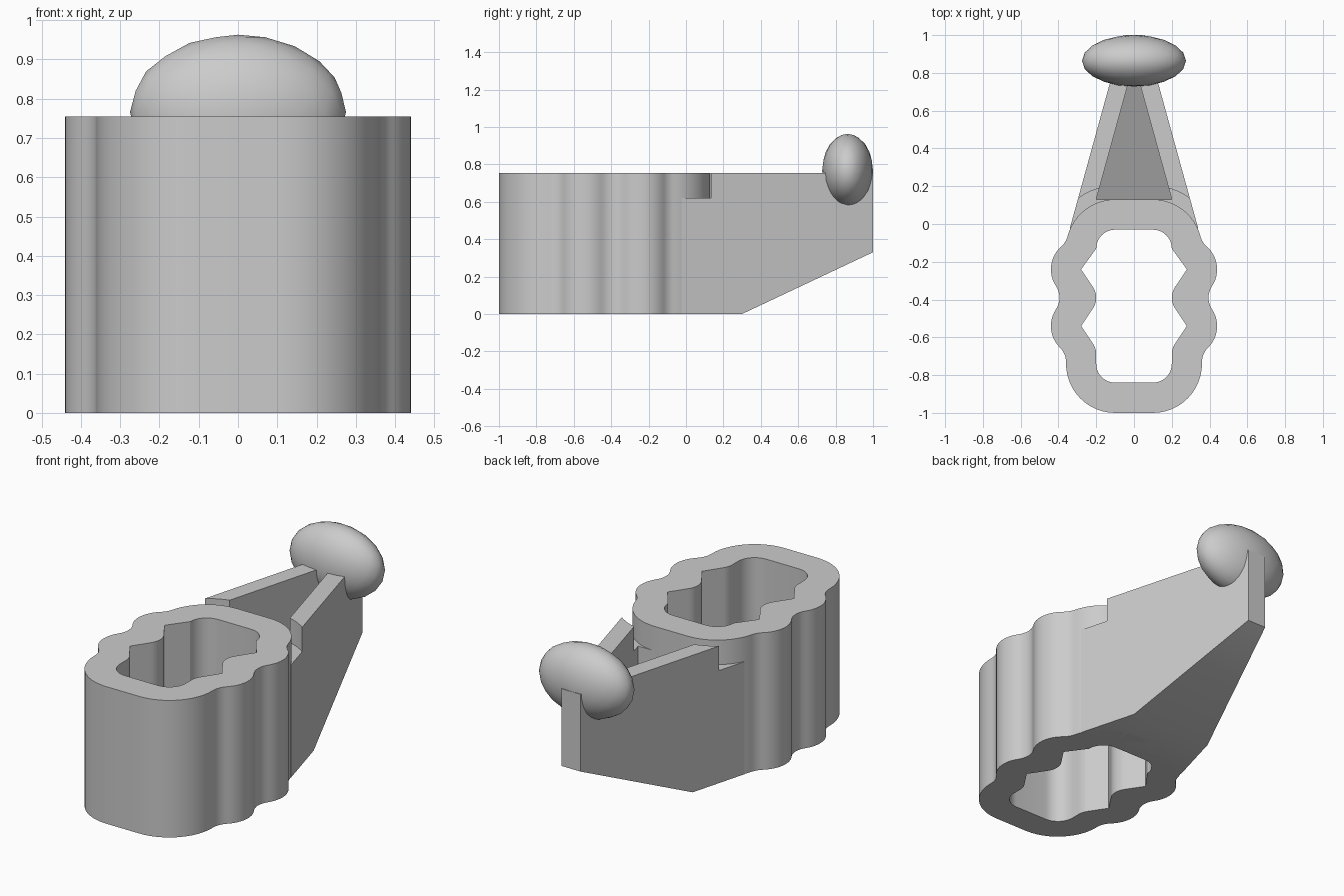
import bpy, bmesh, math
from mathutils import Vector

if "Cube" in bpy.data.objects:
    bpy.data.objects.remove(bpy.data.objects["Cube"])

H = 0.755                      # height of the sleeve and arm
SLOPE = 0.33 / 0.70            # rise of the arm's underside

grey = bpy.data.materials.new("plain_grey")
grey.diffuse_color = (0.6, 0.6, 0.6, 1)
grey.use_nodes = True
grey.node_tree.nodes["Principled BSDF"].inputs["Base Color"].default_value = grey.diffuse_color


def arc(c, r, a0, a1, n=10):
    return [(c[0] + r * math.cos(a0 + (a1 - a0) * i / n),
             c[1] + r * math.sin(a0 + (a1 - a0) * i / n)) for i in range(n + 1)]


def mirrored(half):
    return half + [(-x, y) for x, y in reversed(half)]


def finish(name, bm):
    bmesh.ops.recalc_face_normals(bm, faces=bm.faces)
    me = bpy.data.meshes.new(name)
    bm.to_mesh(me)
    bm.free()
    me.materials.append(grey)
    ob = bpy.data.objects.new(name, me)
    bpy.context.collection.objects.link(ob)
    return ob


def prism(name, loops, z0, z1):
    """Extrude outlines upward; further loops become holes."""
    bm = bmesh.new()
    edges = []
    for pts in loops:
        vs = [bm.verts.new((x, y, z0)) for x, y in pts]
        edges += [bm.edges.new((vs[i - 1], vs[i])) for i in range(len(vs))]
    bmesh.ops.triangle_fill(bm, edges=edges, use_beauty=True, normal=(0, 0, 1))
    res = bmesh.ops.extrude_face_region(bm, geom=bm.faces[:], use_keep_orig=True)
    for v in res["geom"]:
        if isinstance(v, bmesh.types.BMVert):
            v.co.z = z1
    return finish(name, bm)


def smooth(ob, angle=30):
    bpy.ops.object.select_all(action='DESELECT')
    ob.select_set(True)
    bpy.context.view_layer.objects.active = ob
    bpy.ops.object.shade_smooth_by_angle(angle=math.radians(angle))


def cut(ob, cutter):
    bpy.context.view_layer.objects.active = ob
    m = ob.modifiers.new("cut", 'BOOLEAN')
    m.operation, m.solver, m.object = 'DIFFERENCE', 'EXACT', cutter
    bpy.ops.object.modifier_apply(modifier=m.name)
    bpy.data.objects.remove(cutter)


# outer outline: round lobes joined by tangent fillets
lobes = [((.1, -.13), .26), ((.28, -.24), .16), ((.28, -.54), .16), ((.1, -.74), .26)]
F = 0.11
fillets = []
for (c0, r0), (c1, r1) in zip(lobes, lobes[1:]):
    a, b = Vector(c0), Vector(c1)
    d = (b - a).length
    u = (b - a) / d
    t = ((r0 + F) ** 2 - (r1 + F) ** 2 + d * d) / (2 * d)
    fillets.append(a + u * t + Vector((-u.y, u.x)) * math.sqrt((r0 + F) ** 2 - t * t))


def direction(p, q):
    return math.atan2(q[1] - p[1], q[0] - p[0])


outer = []
for i, (c, r) in enumerate(lobes):
    start = direction(c, fillets[i - 1]) if i else math.pi / 2
    end = direction(c, fillets[i]) if i < 3 else -math.pi / 2
    outer += arc(c, r, start, end, 12)
    if i < 3:
        f = fillets[i]
        s = direction(f, c) % math.tau
        e = direction(f, lobes[i + 1][0]) % math.tau
        outer += arc(f, F, s, e, 8)[1:-1]

# inner outline: rounded slot with pointed side notches
rad = math.radians
inner = (arc((.1, -.13), .1, rad(90), 0) + [(.28, -.24)]
         + arc((.3, -.39), .1, rad(145), rad(215)) + [(.28, -.54)]
         + arc((.3, -.69), .1, rad(145), rad(180), 6)
         + arc((.1, -.74), .1, 0, rad(-90)))

sleeve = prism("sleeve", [mirrored(outer), mirrored(inner)], 0, H)
smooth(sleeve)

# tapered arm: side profile whose width narrows towards the back
bm = bmesh.new()
profile = [(-.025, 0), (.3, 0), (1, .33), (1, H), (-.025, H)]
sides = [[bm.verts.new((s * (.3335 - .276 * y), y, z)) for y, z in profile]
         for s in (-1, 1)]
for vs in sides:
    bm.faces.new(vs)
for i in range(len(profile)):
    bm.faces.new((sides[0][i - 1], sides[0][i], sides[1][i], sides[1][i - 1]))
arm = finish("arm", bm)

# triangular pocket with a floor parallel to the underside
pocket = prism("pocket_cutter", [[(-.2, .13), (.2, .13), (0, .855)]], 0, 1)
for v in pocket.data.vertices:
    if v.co.z < .5:
        v.co.z = SLOPE * (v.co.y - .3) + .12
cut(arm, pocket)

# shallow groove around the sleeve
groove = prism("groove_cutter",
               [mirrored(arc((.1, -.13), .33, rad(90), 0, 16) + [(.43, -.3)])], .62, 1)
cut(arm, groove)
smooth(arm)

# rounded knob at the arm's end
bm = bmesh.new()
bmesh.ops.create_icosphere(bm, subdivisions=3, radius=1)
for v in bm.verts:
    v.co = (v.co.x * .275, v.co.y * .136 + .864, v.co.z * .197 + .766)
smooth(finish("knob", bm), 60)
